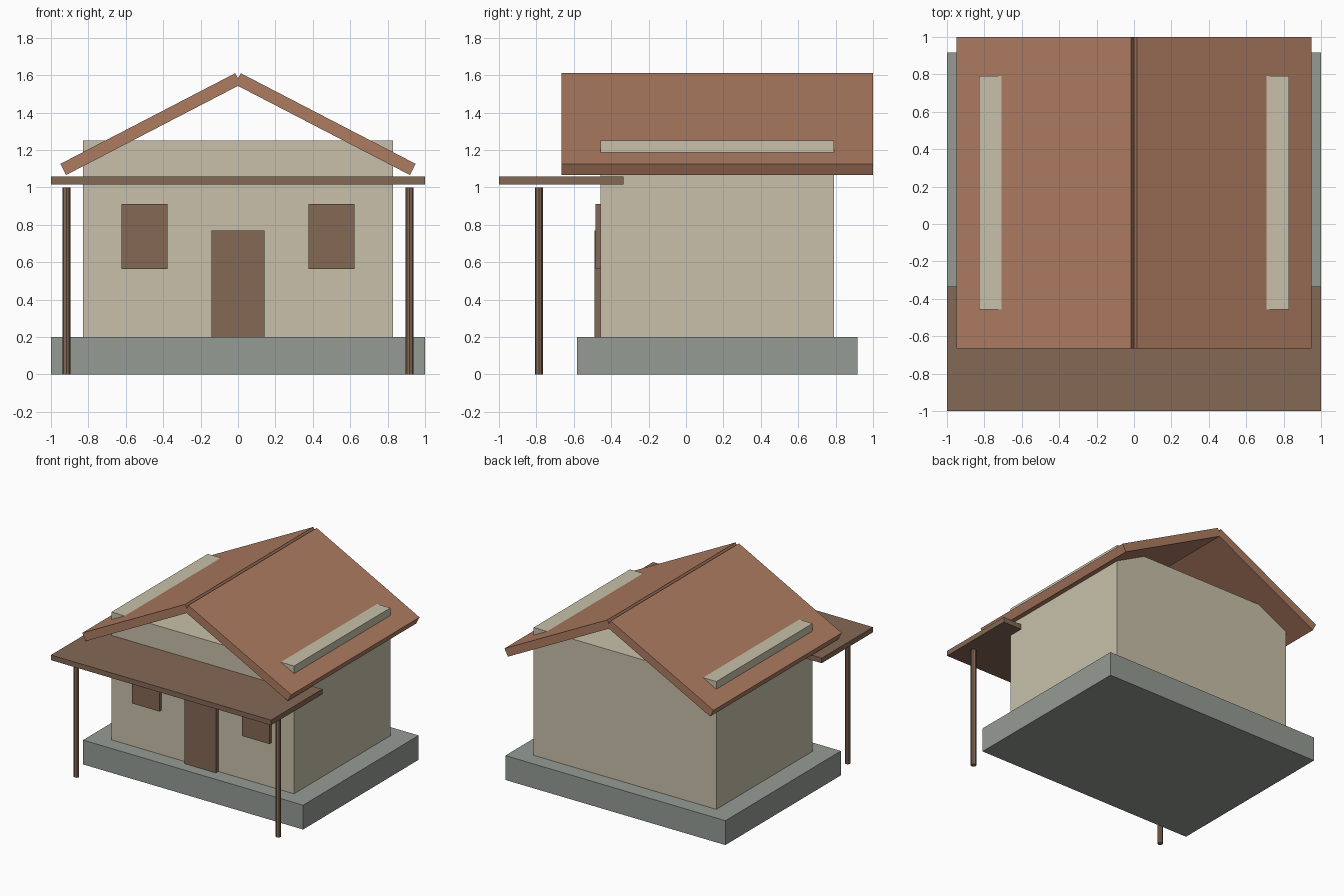
import bpy
from math import radians

if "Cube" in bpy.data.objects:
    bpy.data.objects.remove(bpy.data.objects["Cube"])


def material(name, rgb):
    m = bpy.data.materials.new(name)
    m.diffuse_color = (*rgb, 1)
    m.use_nodes = True
    m.node_tree.nodes["Principled BSDF"].inputs["Base Color"].default_value = m.diffuse_color
    return m


STONE = material("stone", (0.30, 0.33, 0.30))
PLASTER = material("plaster", (0.58, 0.53, 0.40))
TILE = material("tile", (0.42, 0.20, 0.12))
WOOD = material("wood", (0.23, 0.14, 0.09))


def finish(name, mat):
    ob = bpy.context.object
    ob.name = name
    ob.data.materials.append(mat)
    return ob


def box(name, centre, size, mat, pitch=0):
    bpy.ops.mesh.primitive_cube_add(size=1, location=centre, rotation=(0, pitch, 0))
    ob = finish(name, mat)
    ob.scale = size
    return ob


# Foundation and walls
MID_Y = 0.167
box("foundation", (0, MID_Y, 0.1), (2, 1.5, 0.2), STONE)
box("walls", (0, MID_Y, 0.725), (1.66, 1.25, 1.05), PLASTER)

# Door on the front wall
box("door", (0, -0.465, 0.485), (0.285, 0.05, 0.57), WOOD)

# Porch canopy
box("porch_canopy", (0, -0.667, 1.037), (2, 0.666, 0.042), WOOD)

# Mirrored parts: roof slopes, windows, porch posts
for side, s in (("left", -1), ("right", 1)):
    box(f"{side}_roof_slope", (s * 0.467, MID_Y, 1.338), (1.053, 1.666, 0.067),
        TILE, s * radians(27.4))
    box(f"{side}_window", (s * 0.5, -0.463, 0.738), (0.248, 0.042, 0.348), WOOD)
    bpy.ops.mesh.primitive_cylinder_add(vertices=8, radius=0.0215, depth=1,
                                        location=(s * 0.918, -0.787, 0.5))
    finish(f"{side}_porch_post", WOOD)
